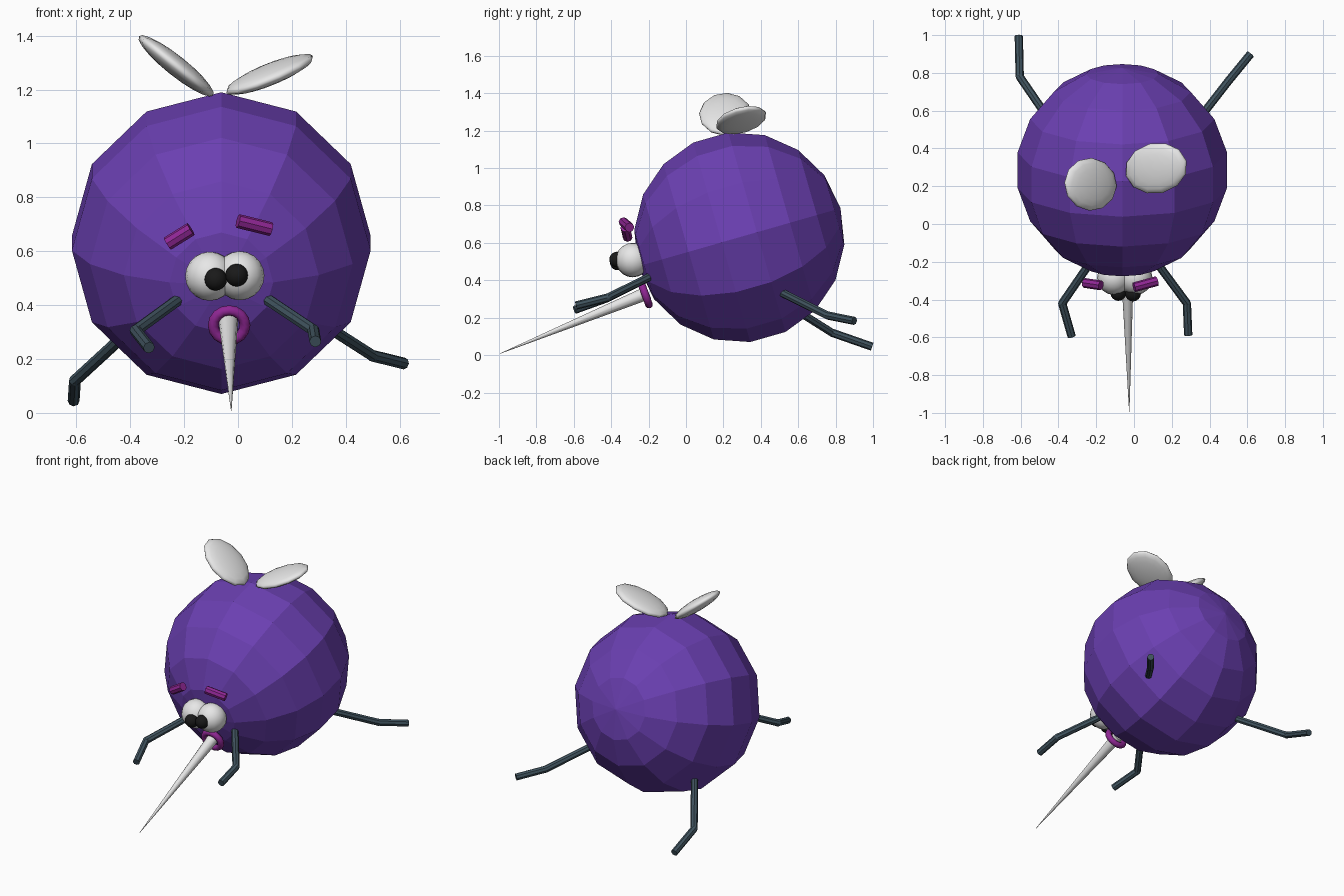
import bpy, math
from mathutils import Vector, Matrix

if "Cube" in bpy.data.objects:
    bpy.data.objects.remove(bpy.data.objects["Cube"])


def material(name, rgb):
    m = bpy.data.materials.new(name)
    m.diffuse_color = (*rgb, 1)
    m.use_nodes = True
    m.node_tree.nodes["Principled BSDF"].inputs["Base Color"].default_value = m.diffuse_color
    return m


PURPLE = material("purple", (0.145, 0.05, 0.44))
MAGENTA = material("magenta", (0.28, 0.02, 0.30))
SLATE = material("slate", (0.05, 0.085, 0.11))
WHITE = material("white", (0.8, 0.8, 0.8))
BLACK = material("black", (0.01, 0.01, 0.01))


def finish(name, mat, smooth=False):
    ob = bpy.context.object
    ob.name = name
    ob.data.materials.append(mat)
    if smooth:
        bpy.ops.object.shade_smooth_by_angle(angle=math.radians(50))
    return ob


def sphere(name, mat, loc, radius, segs=16, rings=10, smooth=True):
    bpy.ops.mesh.primitive_uv_sphere_add(segments=segs, ring_count=rings, radius=radius, location=loc)
    return finish(name, mat, smooth)


def rod(name, mat, a, b, r1, r2, sides=8, smooth=False):
    # tapered rod between two points
    a, b = Vector(a), Vector(b)
    bpy.ops.mesh.primitive_cone_add(vertices=sides, radius1=r1, radius2=r2,
                                    depth=(b - a).length, location=(a + b) / 2)
    bpy.context.object.rotation_euler = (b - a).to_track_quat('Z', 'Y').to_euler()
    return finish(name, mat, smooth)


def wing(name, base, tip, across, width, thick):
    # flattened ellipsoid, long axis from base to tip
    base, tip = Vector(base), Vector(tip)
    x = (tip - base).normalized()
    z = x.cross(Vector(across)).normalized()
    y = z.cross(x)
    ob = sphere(name, WHITE, (0, 0, 0), 1, 12, 10)
    size = Matrix.Diagonal(((tip - base).length / 2, width / 2, thick / 2, 1))
    turn = Matrix((x, y, z)).transposed().to_4x4()
    ob.data.transform(Matrix.Translation((base + tip) / 2) @ turn @ size)


# Faceted body, poles facing forward and a little down
body = sphere("body", PURPLE, (-0.062, 0.285, 0.63), 0.563, 12, 9, False)
body.data.transform(Matrix.Rotation(math.radians(90 + 16), 4, 'X') @ Matrix.Rotation(math.radians(30), 4, 'Z'))

# Eyes and pupils
sphere("eye_left", WHITE, (-0.105, -0.285, 0.507), 0.091)
sphere("eye_right", WHITE, (0.007, -0.285, 0.509), 0.091)
sphere("pupil_left", BLACK, (-0.083, -0.365, 0.496), 0.042)
sphere("pupil_right", BLACK, (-0.005, -0.368, 0.511), 0.042)

# Eyebrows
rod("brow_left", MAGENTA, (-0.262, -0.312, 0.628), (-0.175, -0.325, 0.682), 0.026, 0.026)
rod("brow_right", MAGENTA, (0.0, -0.335, 0.712), (0.122, -0.302, 0.682), 0.026, 0.026)

# Mouth ring and sting
bpy.ops.mesh.primitive_torus_add(major_radius=0.059, minor_radius=0.02, major_segments=16, minor_segments=8,
                                 location=(-0.033, -0.218, 0.325),
                                 rotation=(math.radians(90 + 20), 0, 0))
finish("mouth_ring", MAGENTA, True)
rod("sting", WHITE, (-0.036, -0.20, 0.335), (-0.025, -0.995, 0.008), 0.036, 0.001, 12, True)

# Legs: hip, knee, foot
legs = {
    "front_left_leg": [(-0.215, -0.18, 0.425), (-0.38, -0.42, 0.305), (-0.33, -0.595, 0.242)],
    "front_right_leg": [(0.11, -0.19, 0.42), (0.28, -0.42, 0.307), (0.287, -0.588, 0.265)],
    "back_left_leg": [(-0.42, 0.51, 0.29), (-0.605, 0.78, 0.12), (-0.61, 0.995, 0.045)],
    "back_right_leg": [(0.30, 0.50, 0.34), (0.50, 0.757, 0.212), (0.617, 0.90, 0.183)],
}
for name, (hip, knee, foot) in legs.items():
    rod(name + "_upper", SLATE, hip, knee, 0.022, 0.022)
    rod(name + "_lower", SLATE, knee, foot, 0.022, 0.022)
    sphere(name + "_knee", SLATE, knee, 0.022, 8, 6)

# Wings
wing("wing_left", (-0.092, 0.20, 1.178), (-0.368, 0.22, 1.398), (0, 1, 0), 0.28, 0.075)
wing("wing_right", (-0.043, 0.255, 1.187), (0.278, 0.335, 1.325), (-0.2, 1, 0.1), 0.27, 0.07)
